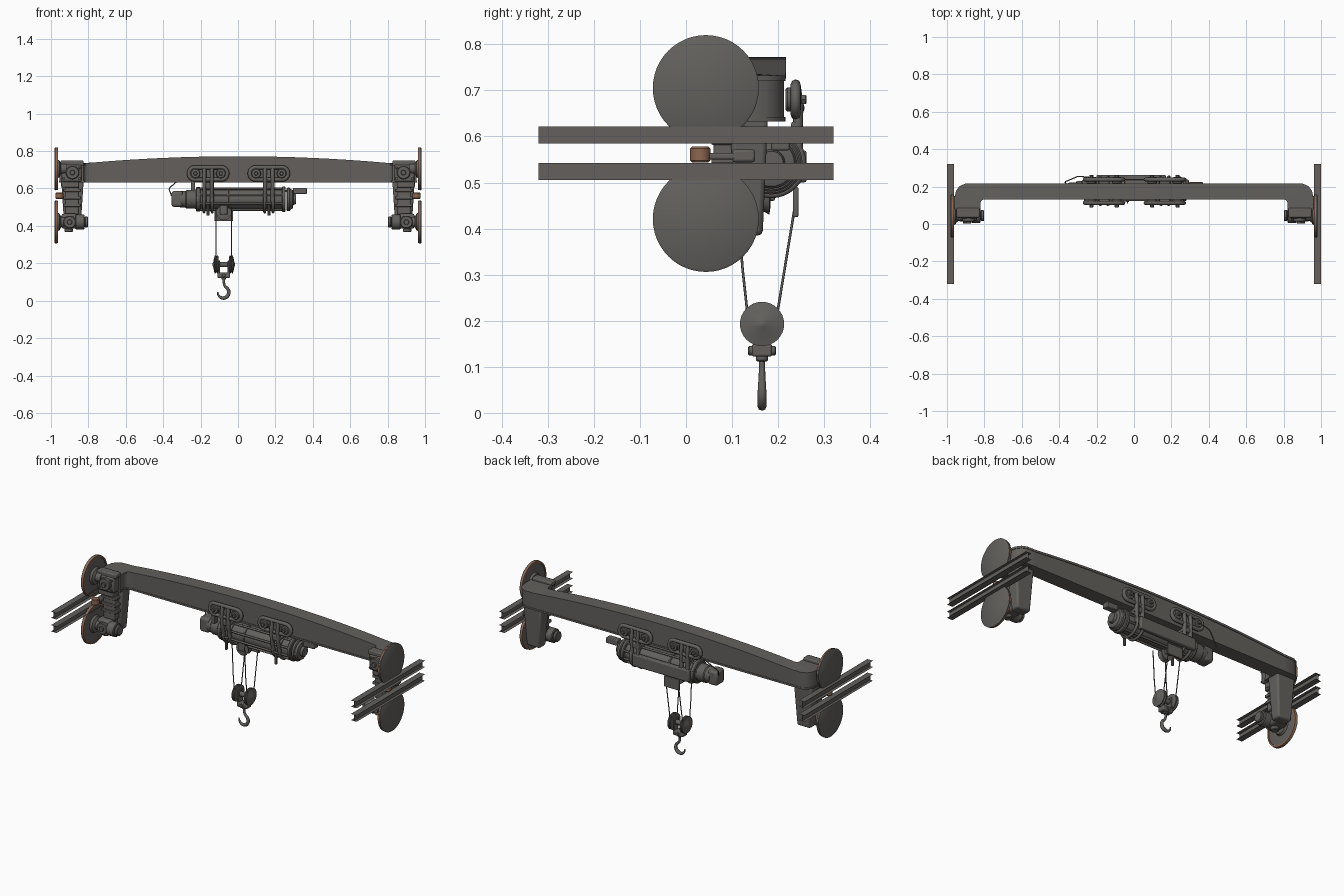
import bpy, bmesh, math
from mathutils import Vector, Matrix

if "Cube" in bpy.data.objects:
    bpy.data.objects.remove(bpy.data.objects["Cube"])


def material(name, rgb):
    m = bpy.data.materials.new(name)
    m.diffuse_color = (*rgb, 1)
    m.use_nodes = True
    m.node_tree.nodes["Principled BSDF"].inputs["Base Color"].default_value = m.diffuse_color
    return m


GREY = material("steel grey", (0.125, 0.118, 0.11))
BROWN = material("worn copper", (0.27, 0.135, 0.08))


def finish(name, bm, mat=GREY, bevel=0.0):
    bmesh.ops.recalc_face_normals(bm, faces=bm.faces)
    me = bpy.data.meshes.new(name)
    bm.to_mesh(me)
    bm.free()
    ob = bpy.data.objects.new(name, me)
    bpy.context.collection.objects.link(ob)
    me.materials.append(mat)
    if bevel:
        mod = ob.modifiers.new("bevel", 'BEVEL')
        mod.width, mod.segments = bevel, 2
    bpy.ops.object.select_all(action='DESELECT')
    ob.select_set(True)
    bpy.context.view_layer.objects.active = ob
    bpy.ops.object.shade_smooth_by_angle(angle=math.radians(35))
    return ob


def box(name, lo, hi, mat=GREY, bevel=0.0, taper=1.0):
    """Box between two corners; taper scales the bottom face."""
    lo, hi = Vector(lo), Vector(hi)
    bm = bmesh.new()
    bmesh.ops.create_cube(bm, size=1)
    for v in bm.verts:
        if v.co.z < 0:
            v.co.x *= taper
            v.co.y *= taper
        v.co = Vector([c * abs(d) for c, d in zip(v.co, hi - lo)]) + (lo + hi) / 2
    return finish(name, bm, mat, bevel)


def lathe(name, origin, axis, profile, mat=GREY, segs=32):
    """Spin (distance along axis, radius) points around the axis."""
    q = Vector((0, 0, 1)).rotation_difference(Vector(axis)).to_matrix()
    bm = bmesh.new()
    rings = []
    for t, r in profile:
        rings.append([bm.verts.new(Vector(origin) + q @ Vector(
            (r * math.cos(2 * math.pi * i / segs), r * math.sin(2 * math.pi * i / segs), t)))
            for i in range(segs)])
    for a, b in zip(rings, rings[1:]):
        for i in range(segs):
            j = (i + 1) % segs
            bm.faces.new((a[i], a[j], b[j], b[i]))
    bm.faces.new(rings[0])
    bm.faces.new(rings[-1])
    return finish(name, bm, mat)


def cyl(name, origin, axis, length, r, mat=GREY, segs=28):
    b = min(0.004, length * 0.2, r * 0.2)
    return lathe(name, origin, axis, [(0, r - b), (b, r), (length - b, r), (length, r - b)], mat, segs)


def tube(name, pts, r, closed=False, radii=None, smooth=False):
    cu = bpy.data.curves.new(name, 'CURVE')
    cu.dimensions = '3D'
    cu.bevel_depth, cu.bevel_resolution, cu.use_fill_caps = r, 2, True
    if smooth:
        sp = cu.splines.new('NURBS')
        sp.order_u, sp.use_endpoint_u, sp.resolution_u = 3, True, 6
    else:
        sp = cu.splines.new('POLY')
    sp.points.add(len(pts) - 1)
    for i, p in enumerate(pts):
        sp.points[i].co = (*p, 1)
        sp.points[i].radius = radii[i] if radii else 1
    sp.use_cyclic_u = closed
    cu.materials.append(GREY)
    ob = bpy.data.objects.new(name, cu)
    bpy.context.collection.objects.link(ob)
    return ob


# Arched girder with ends that turn forward: plan stations (back point, front point)
half = [((-.955, .075), (-.825, .075)), ((-.955, .14), (-.825, .115)), ((-.948, .175), (-.82, .126)),
        ((-.93, .2), (-.81, .132)), ((-.90, .213), (-.80, .134)), ((-.84, .213), (-.78, .134))]
straight = [((x, .213), (x, .134)) for x in [-.7 + .1 * i for i in range(15)]]
stations = half + straight + [((-b[0], b[1]), (-f[0], f[1])) for b, f in reversed(half)]


def top_z(x):
    return .772 - .04 * min(abs(x) / .85, 1) ** 2


def girder(name, bottom, top, grow):
    bm = bmesh.new()
    rings = []
    for b, f in stations:
        b, f = Vector(b), Vector(f)
        d = (b - f).normalized() * grow
        b, f = b + d, f - d
        rings.append([bm.verts.new((p.x, p.y, h(p.x))) for p, h in
                      ((b, bottom), (f, bottom), (f, top), (b, top))])
    for a, c in zip(rings, rings[1:]):
        for i in range(4):
            bm.faces.new((a[i], a[i - 1], c[i - 1], c[i]))
    bm.faces.new(rings[0])
    bm.faces.new(rings[-1])
    return finish(name, bm)


girder("girder_web", lambda x: .637, lambda x: top_z(x) - .008, 0)
girder("girder_top_flange", lambda x: top_z(x) - .012, top_z, .004)
girder("girder_bottom_flange", lambda x: .632, lambda x: .642, .003)

# End trucks, one on each side
for s in (-1, 1):
    def P(x, y, z):
        return (s * x, y, z)

    # Rails as thin open I sections
    for zb, zt, nm in ((.505, .542, "lower_rail"), (.585, .622, "upper_rail")):
        bm = bmesh.new()
        for p, q in (((.963, zb), (1, zb)), ((.963, zt), (1, zt)), ((.983, zb), (.983, zt))):
            bm.faces.new([bm.verts.new(P(a, y, b)) for (a, b), y in
                          ((p, -.32), (q, -.32), (q, .32), (p, .32))])
        finish(nm, bm)

    # Wheels with coloured inner rims, axles and hubs
    for z, nm in ((.705, "upper"), (.421, "lower")):
        lathe(nm + "_wheel", P(.966, .043, z), (s, 0, 0),
              [(0, .104), (.002, .113), (.012, .115), (.015, .11)], segs=48)
        lathe(nm + "_wheel_rim", P(.966, .043, z), (-s, 0, 0),
              [(-.006, .104), (-.006, .1145), (.003, .113), (.003, .104), (-.002, .103)], BROWN, 48)
        lathe(nm + "_wheel_hub", P(.966, .043, z), (-s, 0, 0), [(0, .05), (.012, .045), (.02, .028), (.05, .026)])

    # Upper gearbox and its drive
    box("upper_gearbox", P(.945, .03, .635), P(.835, .14, .728), bevel=.01)
    box("gearbox_lid", P(.95, .035, .722), P(.825, .085, .749), bevel=.006)
    cyl("upper_drive_cover", P(.885, .035, .685), (0, -1, 0), .022, .036)
    cyl("upper_drive_cap", P(.885, .015, .685), (0, -1, 0), .013, .014)
    for dx in (-.043, .043):
        for dz in (-.032, .026):
            cyl("cover_bolt", P(.89 + dx, .032, .685 + dz), (0, -1, 0), .012, .007, segs=6)
    box("gearbox_foot", P(.945, .04, .605), P(.85, .13, .64), bevel=.006)

    # Column down to the lower drive
    box("column", P(.945, .095, .385), P(.825, .178, .645), bevel=.01, taper=.72)
    box("column_front", P(.925, .06, .46), P(.85, .11, .615), bevel=.008)
    for z in (.51, .55, .59):
        box("column_rib", P(.935, .055, z - .008), P(.84, .115, z + .008), bevel=.003)
    box("lower_gearbox", P(.945, .03, .385), P(.86, .12, .465), bevel=.012)
    cyl("lower_motor", P(.87, .045, .421), (-s, 0, 0), .05, .04)
    cyl("lower_motor_cap", P(.82, .045, .421), (-s, 0, 0), .018, .03)
    cyl("lower_drive_cover", P(.9, .033, .42), (0, -1, 0), .02, .034)
    cyl("lower_drive_cap", P(.9, .014, .42), (0, -1, 0), .012, .014)
    cyl("drain_plug", P(.905, .06, .388), (0, 0, -1), .022, .022)

    # Guide roller between the rails
    cyl("guide_roller", P(.955, .031, .544), (0, 0, 1), .034, .022, BROWN)
    box("roller_arm", P(.965, .05, .55), P(.94, .15, .564), bevel=.004)
    box("roller_bracket", P(.965, .1, .544), P(.91, .15, .572), bevel=.006)

# Hoist drum, housings and motor, all on one axis
HY, HZ = .185, .542
AX = (1, 0, 0)
lathe("hoist_drum", (-.23, HY, HZ), AX, [(0, .052), (.03, .055), (.45, .055), (.48, .05)])
for x, w, r in ((-.225, .025, .065), (-.06, .012, .06), (.235, .02, .068), (.26, .02, .062)):
    cyl("drum_flange", (x, HY, HZ), AX, w, r)
lathe("drum_end_cap", (.28, HY, HZ), AX, [(0, .055), (.012, .05), (.016, .03), (.03, .026)])
lathe("hoist_motor", (-.225, HY, HZ), (-1, 0, 0), [(0, .05), (.05, .05), (.055, .045), (.085, .043)])
box("motor_brake", (-.355, .145, .502), (-.295, .222, .586), bevel=.012)
for i in range(8):
    a = math.pi / 4 * (i + .5)
    tube("tie_rod", [(x, HY + .061 * math.cos(a), HZ + .061 * math.sin(a)) for x in (-.22, .245)], .006)
box("control_box", (-.2, .235, .5), (.17, .262, .57), bevel=.006)
box("limit_switch", (.295, .185, .57), (.368, .225, .602), bevel=.004)
box("switch_bracket", (.25, .19, .58), (.3, .215, .592))
cyl("junction_box", (-.24, .105, .672), (0, 1, 0), .03, .027)
box("junction_bracket", (-.25, .11, .59), (-.23, .14, .66))

# Trolley frames: oval loops, wheels, hangers and clamps round the drum
for cx, sx in ((-.16, 1), (.165, -1)):
    for y, o in ((.113, -1), (.238, 1)):
        loop = []
        for i in range(24):
            a = 2 * math.pi * i / 24
            loop.append((cx + math.copysign(.07, math.cos(a)) + .033 * math.cos(a), y, .68 + .033 * math.sin(a)))
        tube("trolley_loop", loop, .011, closed=True)
        for dx in (-.068, .068):
            cyl("trolley_wheel", (cx + dx, y + .012 * o, .68), (0, -o, 0), .034, .026)
            cyl("wheel_nut", (cx + dx, y + .01 * o, .68), (0, o, 0), .014, .011, segs=6)
        for dx in (-.02, .02):
            tube("trolley_hanger", [(cx + dx, y, .71), (cx + dx, y + .006 * o, .67),
                                    (cx + dx, y + .004 * o, .6), (cx + dx, HY + .06 * o, .53)],
                 .011, smooth=True)
        box("hanger_plate", (cx - .03, y - .01, .6), (cx + .03, y + .01, .632), bevel=.005)
    box("trolley_crossbar", (cx - .028, .115, .603), (cx + .028, .242, .622), bevel=.005)
    for dx in (-.022, .022):
        tube("drum_clamp", [(cx + dx, HY + .068 * math.cos(math.pi * i / 16), HZ + .068 * math.sin(math.pi * i / 16))
                            for i in range(32)], .008, closed=True)
    cyl("clamp_bolt", (cx, HY - .065, .455), (0, 0, 1), .06, .008, segs=8)

# Trailing cable from motor to girder
tube("power_cable", [(-.355, .2, .56), (-.37, .225, .6), (-.3, .255, .66), (-.24, .25, .68)], .003, smooth=True)

# Upper pulley under the drum
PX, BY, BZ = -.076, .165, .193
lathe("upper_pulley", (PX, BY - .018, .47), (0, 1, 0),
      [(0, .025), (.002, .04), (.012, .034), (.024, .034), (.034, .04), (.036, .025)])
box("pulley_bracket", (PX - .02, BY - .028, .46), (PX + .02, BY + .028, .51), bevel=.004)
box("rope_guide", (PX - .05, .232, .425), (PX + .05, .244, .49), bevel=.003)

# Ropes
for x in (-.117, -.035):
    tube("front_rope", [(x, .112, .5), (x, .122, .32), (x, .134, .21)], .0028)
    tube("back_rope", [(x, .24, .47), (x, .198, .215)], .0028)

# Hook block: two sheaves with shallow conical sides
for d in (-1, 1):
    lathe("sheave", (PX + d * .027, BY, BZ), (d, 0, 0),
          [(0, .03), (.003, .048), (.009, .048), (.013, .04), (.017, .048), (.022, .048), (.03, .012), (.034, .004)])
cyl("sheave_axle", (PX - .055, BY, BZ), AX, .11, .014)
for dx in (-.026, .026):
    box("block_cheek", (PX + dx - .005, BY - .02, .13), (PX + dx + .005, BY + .02, .215), bevel=.002)
box("hook_crosshead", (PX - .034, BY - .022, .122), (PX + .034, BY + .022, .15), bevel=.005)
for d in (-1, 1):
    cyl("crosshead_pin", (PX, BY + d * .018, .135), (0, d, 0), .012, .01)
cyl("hook_collar", (PX, BY, .112), (0, 0, 1), .018, .013)

# Hook: straight shank leading into a tapering arc
pts = [(PX, BY, .122), (PX, BY, .098), (PX + .004, BY, .082)]
rad = [.8, .8, .85]
for i in range(17):
    a = math.radians(62 - 245 * i / 16)
    pts.append((PX - .003 + .03 * math.cos(a), BY, .045 + .031 * math.sin(a)))
    rad.append(.9 + .3 * math.sin(math.pi * i / 16) - .5 * max(0, i - 9) / 7)
tube("hook", pts, .0085, radii=rad)
